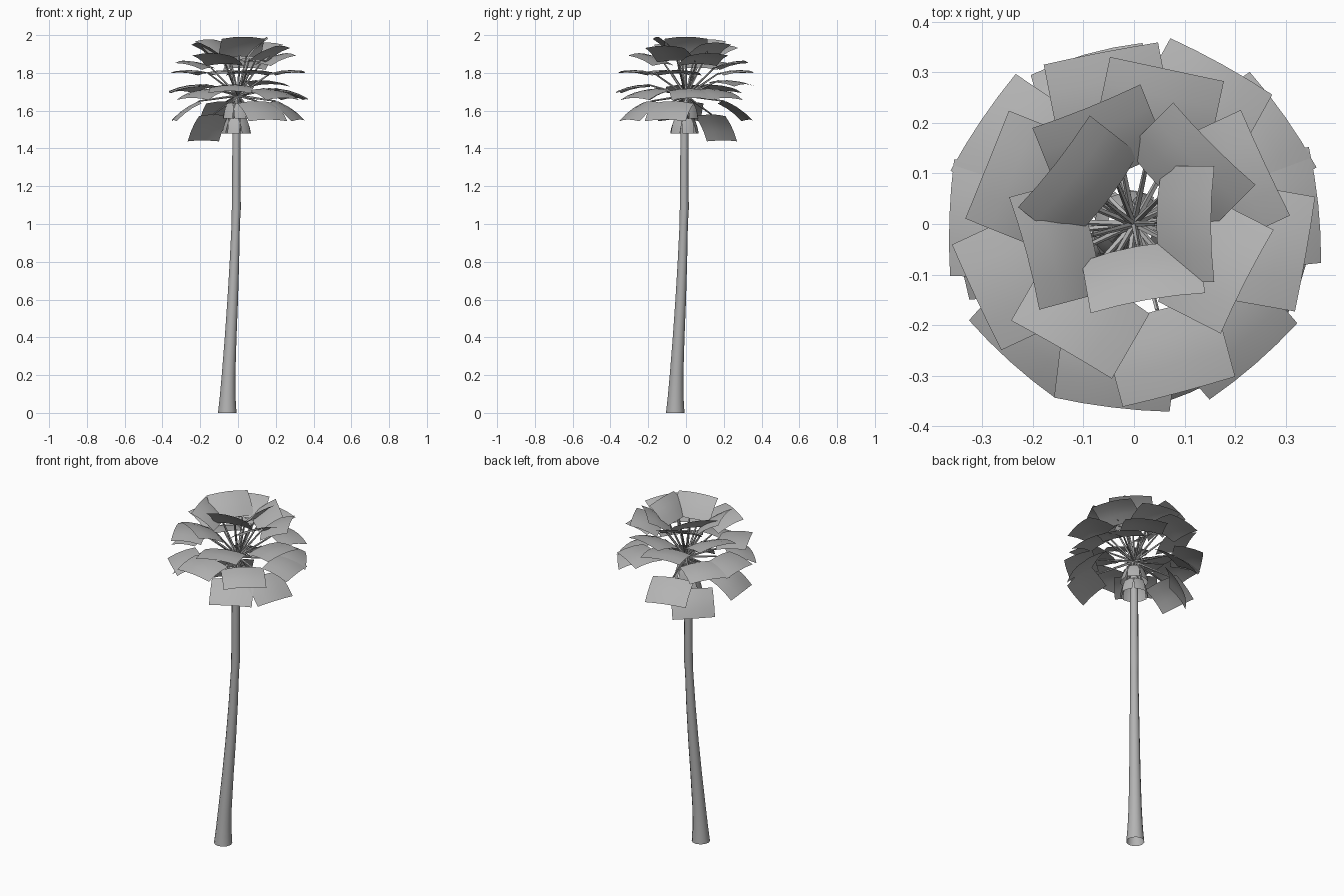
import bpy, bmesh
from math import radians, sin, cos, pi
from mathutils import Vector, Matrix

cube = bpy.data.objects.get("Cube")
if cube:
    bpy.data.objects.remove(cube, do_unlink=True)

grey = bpy.data.materials.new("plain_grey")
grey.use_nodes = True
colour = (0.45, 0.45, 0.45, 1)
grey.diffuse_color = colour
grey.node_tree.nodes["Principled BSDF"].inputs["Base Color"].default_value = colour

CROWN = Vector((0, 0, 1.68))


def finish(bm, name):
    mesh = bpy.data.meshes.new(name)
    bm.to_mesh(mesh)
    bm.free()
    mesh.materials.append(grey)
    obj = bpy.data.objects.new(name, mesh)
    bpy.context.collection.objects.link(obj)
    bpy.ops.object.select_all(action='DESELECT')
    obj.select_set(True)
    bpy.context.view_layer.objects.active = obj
    bpy.ops.object.shade_smooth_by_angle(angle=radians(40))


def tube(bm, rings, sides, turn):
    """Open tube through (centre, radius) rings, each ring turned by the same rotation."""
    loops = []
    for centre, radius in rings:
        loops.append([bm.verts.new(centre + turn @ Vector((radius * cos(2 * pi * i / sides),
                                                         radius * sin(2 * pi * i / sides), 0)))
                      for i in range(sides)])
    for a, b in zip(loops, loops[1:]):
        for i in range(sides):
            j = (i + 1) % sides
            bm.faces.new((a[i], a[j], b[j], b[i]))


def stem(bm, start, end, radius):
    turn = (end - start).to_track_quat('Z', 'Y').to_matrix()
    tube(bm, [(start, radius), (end, radius * 0.6)], 5, turn)


def card(bm, start, azimuth, slope, bend, length, width, droop):
    """Leaf card that bends down along its length and arches across its width."""
    turn = Matrix.Rotation(azimuth, 3, 'Z')
    steps, cols = 3, 4
    out, up, rows = 0, 0, []
    for s in range(steps + 1):
        angle = slope - bend * s / steps
        row = []
        for c in range(cols + 1):
            t = 2 * c / cols - 1
            drop = droop * t * t
            p = Vector((out + drop * sin(angle), t * width / 2, up - drop * cos(angle)))
            row.append(bm.verts.new(start + turn @ p))
        rows.append(row)
        mid = slope - bend * (s + 0.5) / steps
        out += cos(mid) * length / steps
        up += sin(mid) * length / steps
    for a, b in zip(rows, rows[1:]):
        for c in range(cols):
            bm.faces.new((a[c], b[c], b[c + 1], a[c + 1]))


# Leaning trunk with a flared foot: height, lean in x and y, radius
trunk_profile = [(0, -.057, .049), (.08, -.055, .042), (.2, -.05, .036), (.4, -.039, .031),
                 (.6, -.028, .028), (.8, -.019, .025), (1.0, -.012, .022), (1.08, -.009, .024),
                 (1.25, -.009, .022), (1.45, -.008, .022), (1.6, -.004, .02), (1.69, 0, .012)]
bm = bmesh.new()
tube(bm, [(Vector((lean, lean, z)), r) for z, lean, r in trunk_profile], 12, Matrix.Identity(3))
finish(bm, "trunk")

# Frond layers from top to bottom: stem elevation, card length and compass directions
layers = [
    (78, .15, (-80, 0)),
    (71, .16, (142,)),
    (66, .16, (45, 195)),
    (61, .165, (112, -27)),
    (52, .165, (25, -120)),
    (44, .165, (78, 158)),
    (34, .17, (205, -75, -10, 101)),
    (22, .165, (61,)),
    (16, .165, (178, -97, 146)),
    (10, .165, (-49, -132, 35, 6)),
    (-8, .17, (-62, -19, 106, 186)),
    (-28, .165, (134,)),
]
stems, leaves = bmesh.new(), bmesh.new()
for elevation, length, directions in layers:
    e = radians(elevation)
    slope = e - radians(14) - 0.1 * abs(e)
    for direction in directions:
        a = radians(direction)
        tip = CROWN + Vector((cos(e) * cos(a), cos(e) * sin(a), sin(e))) * 0.213
        stem(stems, CROWN, tip, .007)
        card(leaves, tip, a, slope, radians(25), length, 0.23, 0.013)
finish(stems, "frond_stems")
finish(leaves, "frond_leaves")

# Skirt of short dry fronds hanging under the crown, in two rows
skirt, skirt_stems = bmesh.new(), bmesh.new()
for row, (height, reach) in enumerate([(1.56, .048), (1.64, .045)]):
    count = 6
    for i in range(count):
        a = 2 * pi * (i + row / 2) / count + 0.3
        top = Vector((-.008, -.008, height)) + Vector((cos(a), sin(a), 0)) * reach
        stem(skirt_stems, CROWN, top, .006)
        card(skirt, top, a, radians(-62), radians(20), 0.085, 0.065, 0.004)
finish(skirt_stems, "skirt_stems")
finish(skirt, "skirt_leaves")
